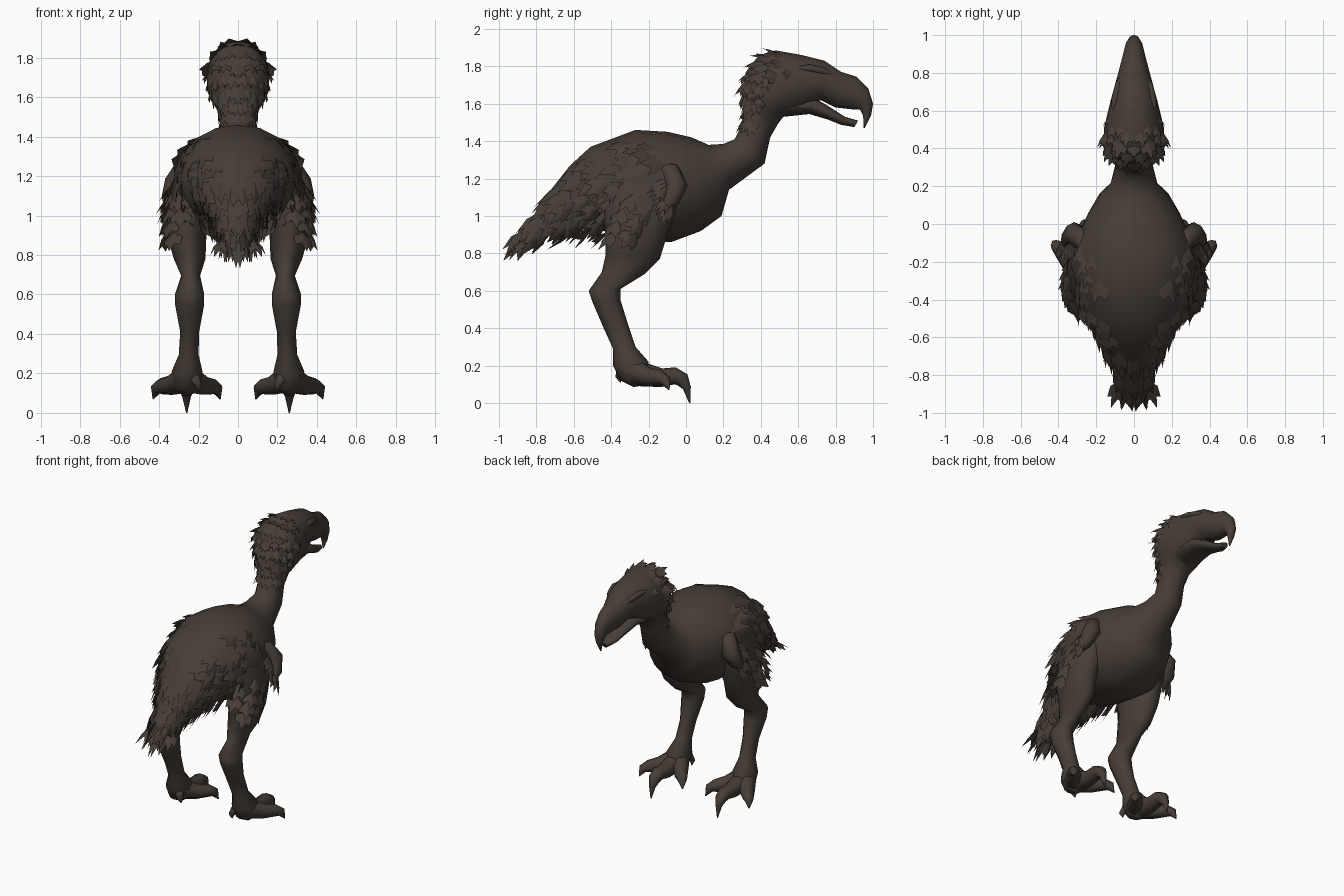
import bpy, bmesh, random
from math import sin, cos, pi, radians
from mathutils import Vector

random.seed(4)
cube = bpy.data.objects.get("Cube")
if cube:
    bpy.data.objects.remove(cube)

plumage = bpy.data.materials.new("dark brown plumage")
plumage.use_nodes = True
BROWN = (0.062, 0.047, 0.038, 1)
plumage.diffuse_color = BROWN
shader = plumage.node_tree.nodes["Principled BSDF"]
shader.inputs["Base Color"].default_value = BROWN
shader.inputs["Roughness"].default_value = 0.9


def finish(bm, name, mirror=False, closed=True):
    """Turn a bmesh into a shaded object, optionally mirrored across x."""
    if closed:
        bmesh.ops.recalc_face_normals(bm, faces=bm.faces[:])
    mesh = bpy.data.meshes.new(name)
    bm.to_mesh(mesh)
    bm.free()
    mesh.materials.append(plumage)
    obj = bpy.data.objects.new(name, mesh)
    bpy.context.collection.objects.link(obj)
    if mirror:
        obj.modifiers.new("mirror", 'MIRROR').use_mirror_merge = False
    bpy.ops.object.select_all(action='DESELECT')
    obj.select_set(True)
    bpy.context.view_layer.objects.active = obj
    bpy.ops.object.shade_smooth_by_angle(angle=radians(60))


def skin(bm, rings):
    """Bridge a list of point rings and cap both ends."""
    rings = [[bm.verts.new(p) for p in ring] for ring in rings]
    n = len(rings[0])
    for a, b in zip(rings, rings[1:]):
        for i in range(n):
            j = (i + 1) % n
            bm.faces.new((a[i], a[j], b[j], b[i]))
    bm.faces.new(rings[0])
    bm.faces.new(rings[-1])


def oval(section, a):
    """Point on a section: edge one (y, z), edge two (y, z), half width, centre x."""
    y1, z1, y2, z2, w, x = section
    one, two = Vector((x, y1, z1)), Vector((x, y2, z2))
    return (one + two) / 2 + (one - two) / 2 * cos(a) + Vector((w * sin(a), 0, 0))


def loft(name, sections, sides=16, mirror=False):
    bm = bmesh.new()
    skin(bm, [[oval(s, 2 * pi * i / sides) for i in range(sides)] for s in sections])
    finish(bm, name, mirror)


def tube(bm, path, sides=8):
    """Tapered tube through (x, y, z, radius) points."""
    pts = [Vector(p[:3]) for p in path]
    rings = []
    for k, p in enumerate(pts):
        along = (pts[min(k + 1, len(pts) - 1)] - pts[max(k - 1, 0)]).normalized()
        u = along.orthogonal().normalized() if k == 0 else (u - along * u.dot(along)).normalized()
        v = along.cross(u)
        rings.append([p + (u * cos(2 * pi * i / sides) + v * sin(2 * pi * i / sides)) * path[k][3]
                      for i in range(sides)])
    skin(bm, rings)


def feather(bm, base, along, normal, length, width):
    """Ridged leaf with a notched, pointed end."""
    along = along.normalized()
    side = along.cross(normal).normalized() * width / 2
    drop = normal * width * 0.2
    root, tip = bm.verts.new(base), bm.verts.new(base + along * length)
    for s in (-1, 1):
        wide = bm.verts.new(base + along * length * 0.4 + side * s - drop)
        barb = bm.verts.new(base + along * length * 0.78 + side * s * 0.9 - drop)
        notch = bm.verts.new(base + along * length * 0.62 + side * s * 0.42)
        bm.faces.new((root, wide, notch))
        bm.faces.new((wide, barb, notch))
        bm.faces.new((root, notch, tip))


def surface(sections, t, a):
    i = min(int(t), len(sections) - 2)
    return oval(sections[i], a).lerp(oval(sections[i + 1], a), t - i)


def tract(bm, sections, t_range, a_range, rows, cols, length, width, lift=0.25, droop=0.0):
    """Rows of feathers lying back along a loft, from one side's angle range."""
    for r in range(rows):
        for c in range(cols):
            t = t_range[0] + (t_range[1] - t_range[0]) * (r + random.uniform(0, .6)) / rows
            f = (c + (0.5 if r % 2 else 0.1) + random.uniform(-.2, .2)) / cols
            a = radians(a_range[0] + (a_range[1] - a_range[0]) * f)
            p = surface(sections, t, a)
            normal = (p - surface(sections, t, a + pi)).normalized()
            back = (surface(sections, max(t - .3, 0), a) - surface(sections, max(t, .3), a)).normalized()
            along = back + normal * lift + Vector((0, 0, -droop))
            size = random.uniform(0.75, 1.2)
            feather(bm, p - normal * 0.006, along, normal, length * size, width * size)


# Body, neck, skull and hooked upper beak, from tail to beak tip
body = [s + (0,) for s in (
    (-.86, .93, -.83, .88, .06), (-.73, 1.13, -.64, .93, .135),
    (-.62, 1.27, -.48, .93, .215), (-.51, 1.37, -.36, .9, .285),
    (-.27, 1.46, -.22, .87, .33), (-.1, 1.45, -.08, .86, .315),
    (.03, 1.42, .08, .92, .245), (.12, 1.38, .19, 1, .185),
    (.2, 1.385, .23, 1.14, .125), (.26, 1.41, .42, 1.28, .09),
    (.3, 1.49, .45, 1.42, .085), (.31, 1.57, .49, 1.49, .1),
    (.3, 1.66, .52, 1.53, .14), (.32, 1.77, .56, 1.54, .16),
    (.39, 1.86, .6, 1.55, .16), (.48, 1.885, .64, 1.56, .145),
    (.62, 1.86, .68, 1.59, .125), (.74, 1.83, .72, 1.62, .104),
    (.83, 1.77, .8, 1.58, .08), (.91, 1.745, .89, 1.57, .058),
    (.975, 1.68, .93, 1.57, .044), (1, 1.6, .945, 1.54, .03),
    (.99, 1.54, .95, 1.51, .02), (.955, 1.47, .95, 1.47, .004))]
loft("body_neck_and_beak", body, 18)

# Open lower beak
loft("lower_beak", [s + (0,) for s in (
    (.56, 1.63, .52, 1.53, .105), (.69, 1.63, .66, 1.545, .095),
    (.78, 1.575, .76, 1.515, .07), (.85, 1.53, .83, 1.487, .048),
    (.92, 1.51, .9, 1.475, .02))], 12)

# Thighs, hocks and shanks
leg = [(0, 1.25, -.42, 1.25, .08, .225), (-.03, 1.08, -.45, 1.05, .105, .25),
       (-.1, .9, -.43, .9, .1, .26), (-.14, .77, -.43, .79, .08, .245),
       (-.22, .69, -.45, .7, .048, .24), (-.35, .61, -.52, .6, .073, .245),
       (-.35, .55, -.5, .54, .073, .245), (-.31, .42, -.44, .4, .048, .245),
       (-.27, .3, -.39, .29, .05, .25), (-.2, .22, -.39, .2, .078, .258),
       (-.2, .14, -.35, .12, .07, .26), (-.25, .09, -.28, .085, .02, .26)]
loft("legs", leg, 12, mirror=True)

# Three clawed front toes and a short hind toe on each foot
bm = bmesh.new()
mid = 0.26
tube(bm, [(mid, -.27, .16, .07), (mid, -.13, .135, .05), (mid, -.06, .145, .046),
          (mid, -.02, .125, .04), (mid, .005, .08, .022), (mid, .02, 0, .003)])
for s in (-1, 1):
    tube(bm, [(mid + s * .01, -.28, .17, .07), (mid + s * .08, -.2, .14, .05),
              (mid + s * .125, -.14, .135, .042), (mid + s * .155, -.11, .12, .03),
              (mid + s * .17, -.09, .07, .003)])
tube(bm, [(.24, -.32, .18, .04), (.215, -.35, .17, .028), (.2, -.36, .14, .018), (.2, -.35, .11, .003)])
finish(bm, "toes", mirror=True)

# Small folded wings with finger feathers
bm = bmesh.new()
tube(bm, [(.22, -.16, 1.27, .03), (.275, -.08, 1.23, .055), (.315, -.05, 1.16, .06),
          (.345, -.08, 1.08, .045), (.36, -.13, 1.03, .015)])
finish(bm, "wings", mirror=True)
bm = bmesh.new()
for i in range(8):
    f = i / 7
    base = Vector((.32 + .04 * f, -.09 + .02 * f, 1.2 - .13 * f))
    feather(bm, base, Vector((.2 + .15 * (i % 3), -.9 + .45 * f, -.6 - .2 * f)),
            Vector((.95, .1, .3)), .15, .065)
finish(bm, "wing_feathers", mirror=True, closed=False)

# Low brows
bm = bmesh.new()
tube(bm, [(.11, .58, 1.79, .006), (.1, .66, 1.79, .02), (.082, .73, 1.775, .02), (.065, .79, 1.75, .005)])
finish(bm, "brows", mirror=True)

# Ruff on the nape and crown
bm = bmesh.new()
tract(bm, body, (10.4, 15.6), (0, 90), 8, 4, .1, .075, .42)
finish(bm, "head_ruff", mirror=True, closed=False)

# Broad feathers over the shoulders, back edges, flanks and rump
bm = bmesh.new()
tract(bm, body, (5.6, 6.4), (0, 55), 1, 3, .09, .09, .06)
tract(bm, body, (2.2, 5.3), (38, 72), 4, 3, .14, .12, .3, .1)
tract(bm, body, (1, 4.2), (55, 125), 5, 4, .15, .12, .32, .4)
finish(bm, "body_feathers", mirror=True, closed=False)

# Long tail plumes and hanging vent feathers
bm = bmesh.new()
tract(bm, body, (.1, 1.9), (10, 175), 4, 5, .2, .11, .35, .25)
tract(bm, body, (.9, 3), (115, 180), 4, 3, .14, .09, .15, .9)
for i in range(3):
    feather(bm, Vector((.01 + .03 * i, -.83, .92 - .01 * i)), Vector((.12 * i, -.66, -.75 + .12 * i)),
            Vector((.2 * i, -.75, .62)).normalized(), .25 - .03 * i, .09)
finish(bm, "tail_feathers", mirror=True, closed=False)

# Ragged feathers on the outer thighs
bm = bmesh.new()
for i in range(10):
    a = radians(60 + 11 * i)
    p = surface(leg, .7 + .4 * (i % 4), a)
    out = (p - surface(leg, 1.5, a + pi)).normalized()
    feather(bm, p, Vector((out.x * .35, -.6, -.7)), out, .13, .11)
finish(bm, "thigh_feathers", mirror=True, closed=False)
